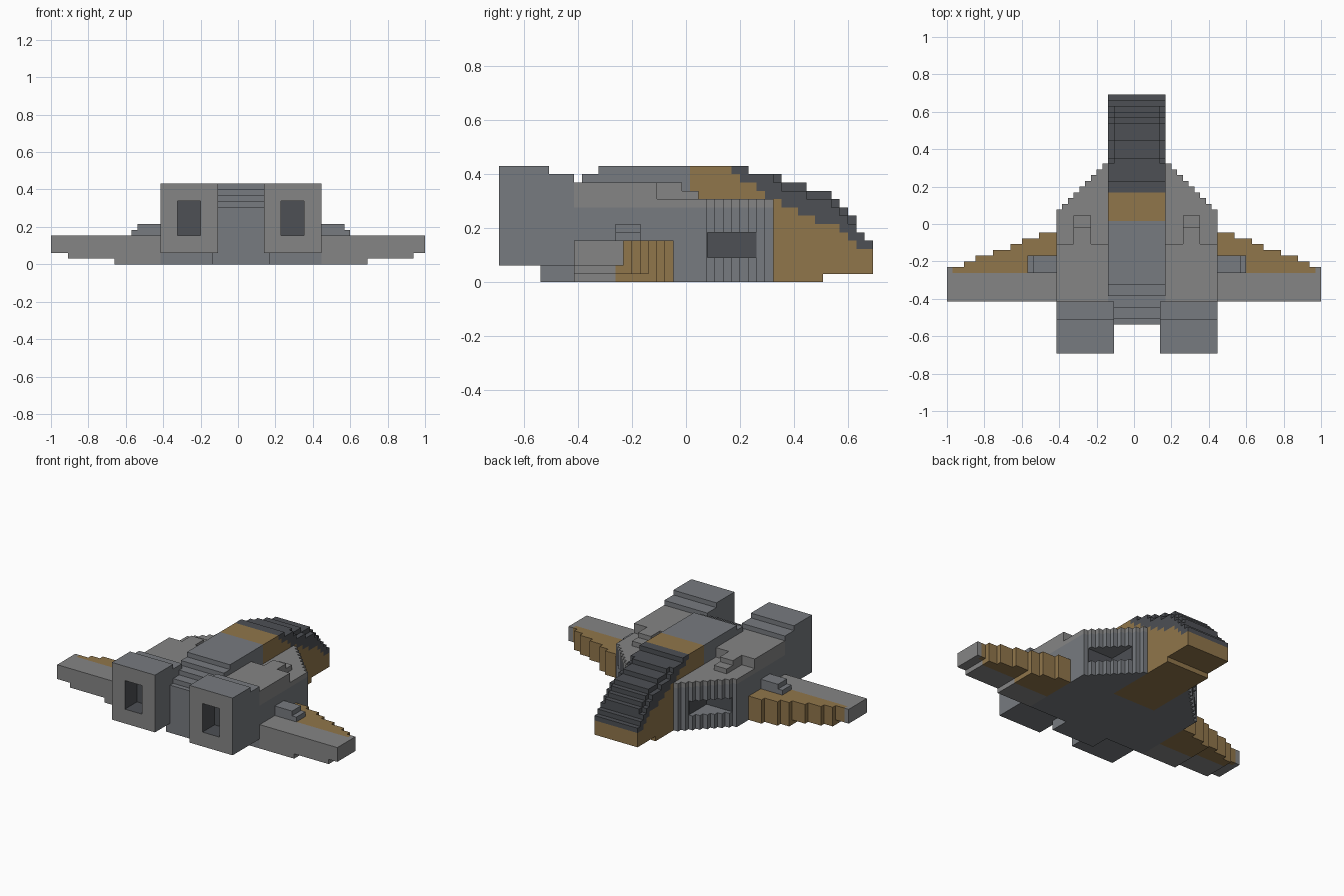
import bpy, bmesh
from mathutils import Vector

if "Cube" in bpy.data.objects:
    bpy.data.objects.remove(bpy.data.objects["Cube"])

V = 2 / 65            # one block of the model's block grid
Y0 = -22.5 * V        # y of block row 0


def material(name, rgb):
    m = bpy.data.materials.new(name)
    m.diffuse_color = (*rgb, 1)
    m.use_nodes = True
    m.node_tree.nodes["Principled BSDF"].inputs["Base Color"].default_value = m.diffuse_color
    return m


TAN = material("tan", (0.28, 0.18, 0.07))
DARK = material("dark_grey", (0.075, 0.08, 0.09))
LIGHT = material("light_grey", (0.235, 0.235, 0.235))
BLUE = material("blue_grey", (0.185, 0.197, 0.215))


def pos(x, y, z):
    return Vector((-1 + x * V, Y0 + y * V, z * V))


def flip(x):
    return min(66 - x, 65)


def prism(bm, axis, pts, lo, hi, both=False, mat=0):
    """Extrude a block-grid outline: axis x uses (y,z) points, axis z uses (x,y)."""
    for side in range(2 if both else 1):
        fx = flip if side else (lambda x: x)
        rings = []
        for d in (lo, hi):
            co = [(fx(d), a, b) if axis == "x" else (fx(a), b, d) for a, b in pts]
            rings.append([bm.verts.new(pos(*c)) for c in co])
        new = [bm.faces.new(rings[0]), bm.faces.new(rings[1][::-1])]
        n = len(pts)
        for i in range(n):
            j = (i + 1) % n
            new.append(bm.faces.new((rings[0][i], rings[1][i], rings[1][j], rings[0][j])))
        for f in new:
            f.material_index = mat
        bmesh.ops.recalc_face_normals(bm, faces=new)


def box(bm, x0, x1, y0, y1, z0, z1, both=False):
    prism(bm, "z", [(x0, y0), (x1, y0), (x1, y1), (x0, y1)], z0, z1, both)


def stair(layers, top):
    """Outline of stacked layers (z, y start, y end)."""
    right, left = [], []
    for i, (z, a, b) in enumerate(layers):
        z1 = layers[i + 1][0] if i + 1 < len(layers) else top
        for side, v in ((right, b), (left, a)):
            if side and side[-1][0] == v:
                side[-1] = (v, z1)
            else:
                side += [(v, z), (v, z1)]
    return right + left[::-1]


def finish(name, bm, *mats):
    me = bpy.data.meshes.new(name)
    bm.to_mesh(me)
    bm.free()
    for m in mats:
        me.materials.append(m)
    ob = bpy.data.objects.new(name, me)
    bpy.context.collection.objects.link(ob)
    return ob


# Central hull with stepped front between the engines
bm = bmesh.new()
prism(bm, "x", stair([(0, 9, 23), (12, 10, 23), (13, 12, 23)], 14), 28, 38)
prism(bm, "x", stair([(2, 5, 9), (10, 6, 9), (11, 8, 9)], 12), 29, 37)
box(bm, 28, 38, 5, 9, 0, 2)
finish("central_hull", bm, BLUE)

# Side hulls: tapering to the rear, with an intake notch in the middle layer
taper = [(c, 25 + i + k) for i in range(8) for k, c in ((0, 20 + i), (1, 20 + i))] + [(28, 33)]
plain = [(28, 9), (19, 9), (19, 25)] + taper
notched = [(28, 9), (19, 9), (19, 25), (26, 25), (26, 32), (27, 32), (27, 33), (28, 33)]
bm = bmesh.new()
for outline, lo, hi, mat in ((plain, 0, 3, 0), (notched, 3, 6, 0), (plain, 6, 9, 0), (plain, 9, 10, 1)):
    prism(bm, "z", outline, lo, hi, True, mat)
finish("side_hulls", bm, BLUE, LIGHT)

# Dark lining of the intakes
bm = bmesh.new()
box(bm, 25.9, 26.5, 25, 31, 3, 6, True)
box(bm, 20, 26, 24.9, 25.1, 3, 6, True)
finish("intake_backs", bm, DARK)

# Raised decks and their rear fingers
bm = bmesh.new()
box(bm, 19, 28, 9, 19, 10, 12, True)
prism(bm, "x", stair([(10, 19, 24), (11, 19, 22)], 12), 22, 25)
prism(bm, "x", stair([(10, 19, 24), (11, 19, 22)], 12), 41, 44)
finish("upper_decks", bm, LIGHT)

# Engines with light front plates and recessed dark nozzles
bm = bmesh.new()
prism(bm, "x", stair([(2, 0, 9), (13, 0, 6)], 14), 19, 29, True)
bm.normal_update()
fronts = [f for f in bm.faces if abs(f.calc_center_median().y - Y0) < 1e-4 and f.normal.y < -0.9]
rims = bmesh.ops.inset_individual(bm, faces=fronts, thickness=3 * V, use_even_offset=True)["faces"]
walls = bmesh.ops.inset_individual(bm, faces=fronts, thickness=0, depth=-4 * V)["faces"]
for f in rims:
    f.material_index = 2
for f in fronts + walls:
    f.material_index = 1
finish("engines", bm, BLUE, DARK, LIGHT)

# Wings: each span section has its own underside and trailing edge
spans = [0, 3, 5, 8, 11, 13, 16, 19]
front, rear = bmesh.new(), bmesh.new()
for x0, x1, z in ((0, 3, 2), (3, 11, 1), (11, 19, 0)):
    box(front, x0, x1, 9, 14, z, 5, True)
box(front, 0, 1, 14, 15, 2, 5)
box(front, 64, 65, 14, 15, 2, 5)
for i in range(7):
    x0 = max(spans[i], 1)
    z = 2 if x0 < 3 else 1 if x0 < 11 else 0
    if i == 0:
        box(rear, 1, 3, 14, 15, z, 5)
        box(rear, 63, 64, 14, 15, z, 5)
    else:
        box(rear, x0, spans[i + 1], 14, 15 + i, z, 5, True)
finish("wing_fronts", front, LIGHT)
finish("wing_trailing_edges", rear, TAN)

# Small pods at the wing roots
bm = bmesh.new()
box(bm, 14, 15, 14, 17, 5, 6, True)
box(bm, 15, 19, 14, 17, 5, 7, True)
finish("wing_root_pods", bm, BLUE)

# Tan nose body under the stepped dark canopy
starts = {4: 43, 5: 42, 6: 41, 7: 38, 8: 36, 9: 34, 10: 32, 11: 31, 12: 29, 13: 28}
ends = {4: 45, 5: 44, 6: 43, 7: 43, 8: 42, 9: 41, 10: 40, 11: 37, 12: 34, 13: 30}
edge_ends = {**ends, 7: 42, 8: 41, 9: 40, 10: 37, 11: 34, 12: 33}
bm = bmesh.new()
tan = [(0, 23, 39), (1, 23, 45)] + [(z, 23, s) for z, s in starts.items()]
prism(bm, "x", stair(tan, 14), 28, 38)
finish("nose_body", bm, TAN)

bm = bmesh.new()
prism(bm, "x", stair([(z, starts[z], ends[z]) for z in starts], 14), 29, 37)
prism(bm, "x", stair([(z, starts[z], edge_ends[z]) for z in starts], 14), 28, 29, True)
finish("canopy", bm, DARK)
